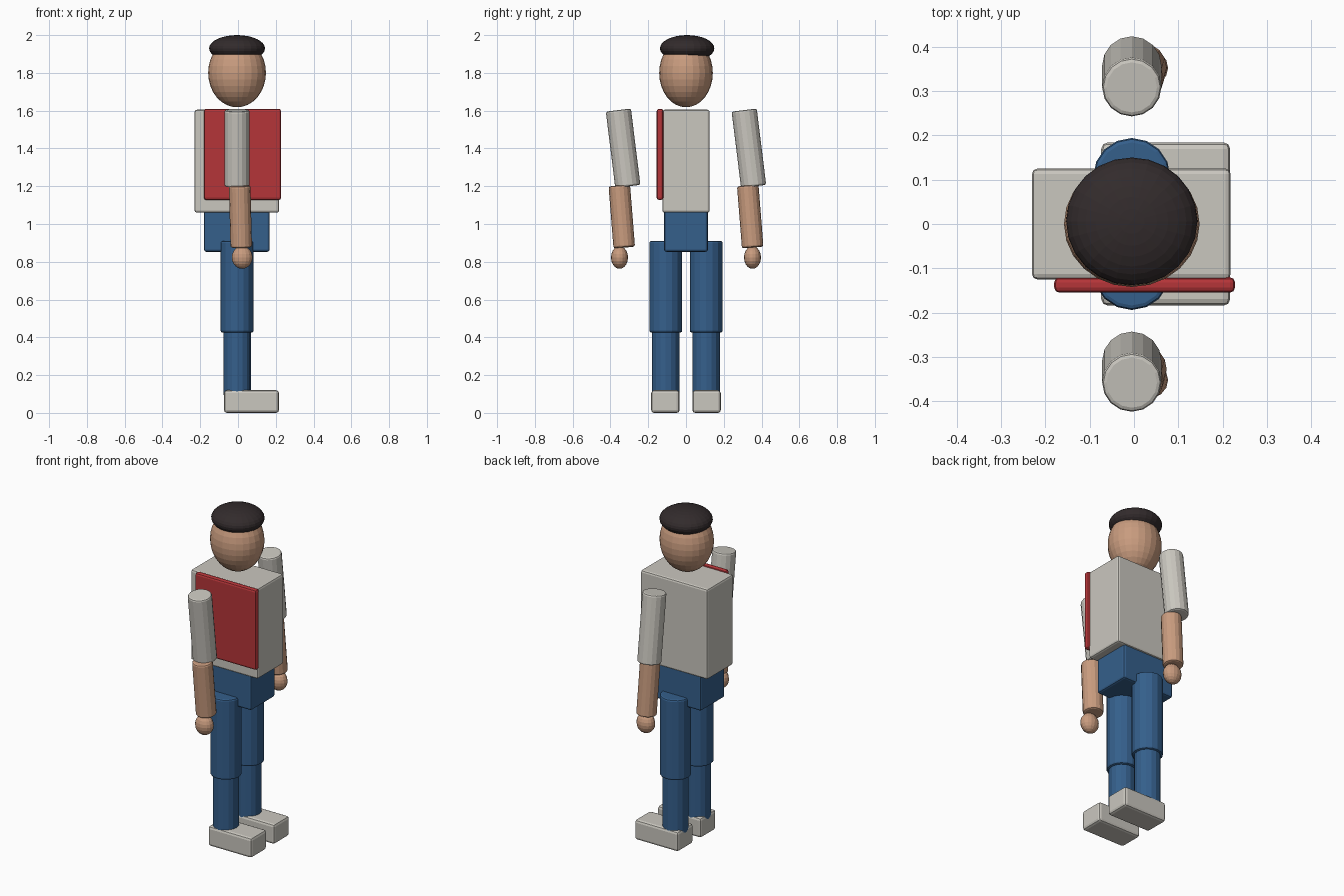
import bpy
from mathutils import Vector

cube = bpy.data.objects.get("Cube")
if cube:
    bpy.data.objects.remove(cube, do_unlink=True)

CX = -0.005  # centre line of the body


def material(name, rgb):
    mat = bpy.data.materials.new(name)
    mat.use_nodes = True
    mat.diffuse_color = (*rgb, 1)
    mat.node_tree.nodes["Principled BSDF"].inputs["Base Color"].default_value = (*rgb, 1)
    return mat


skin = material("skin", (0.58, 0.33, 0.21))
cloth = material("pale_grey", (0.59, 0.57, 0.52))
red = material("red", (0.46, 0.035, 0.04))
denim = material("blue", (0.035, 0.115, 0.26))
dark = material("dark_brown", (0.032, 0.024, 0.025))


def finish(name, mat, bevel=0):
    obj = bpy.context.object
    obj.name = name
    obj.data.materials.append(mat)
    if bevel:
        mod = obj.modifiers.new("soft_edges", "BEVEL")
        mod.width = bevel
        mod.segments = 2
        mod.limit_method = "ANGLE"
        mod.angle_limit = 0.8
    return obj


def box(name, mat, low, high, bevel=0.012):
    low, high = Vector(low), Vector(high)
    bpy.ops.mesh.primitive_cube_add(size=1, location=(low + high) / 2)
    bpy.context.object.scale = high - low
    bpy.ops.object.transform_apply(location=False, rotation=False, scale=True)
    return finish(name, mat, bevel)


def limb(name, mat, top, bottom, radius):
    top, bottom = Vector(top), Vector(bottom)
    axis = top - bottom
    bpy.ops.mesh.primitive_cylinder_add(vertices=16, radius=radius, depth=axis.length,
                                        location=(top + bottom) / 2)
    obj = bpy.context.object
    obj.rotation_mode = "QUATERNION"
    obj.rotation_quaternion = Vector((0, 0, 1)).rotation_difference(axis)
    return finish(name, mat, 0.01)


def ball(name, mat, centre, radii, segments=24, rings=16):
    bpy.ops.mesh.primitive_uv_sphere_add(segments=segments, ring_count=rings, radius=1,
                                         location=centre)
    bpy.context.object.scale = radii
    bpy.ops.object.transform_apply(location=False, rotation=False, scale=True)
    return finish(name, mat)


# Head and hair
ball("head", skin, (CX, 0, 1.8), (0.153, 0.142, 0.182))
ball("hair", dark, (CX, 0.006, 1.93), (0.148, 0.144, 0.07))

# Trunk with the side panel
box("torso", cloth, (-0.23, -0.125, 1.06), (0.218, 0.125, 1.605))
box("side_panel", red, (-0.18, -0.155, 1.127), (0.228, -0.12, 1.61))
box("pelvis", denim, (-0.18, -0.116, 0.853), (0.168, 0.116, 1.07))

# Arms lean the same way; legs are mirrored
for side, s in (("near", -1), ("far", 1)):
    limb(side + "_upper_arm", cloth, (CX, s * 0.333 - 0.025, 1.603),
         (CX, s * 0.333 + 0.025, 1.199), 0.067)
    limb(side + "_forearm", skin, (0.009, s * 0.34 - 0.013, 1.203),
         (0.017, s * 0.34 + 0.013, 0.876), 0.057)
    ball(side + "_hand", skin, (0.022, s * 0.352, 0.823), (0.055, 0.045, 0.06), 16, 10)
    limb(side + "_thigh", denim, (CX, s * 0.107, 0.91), (CX, s * 0.107, 0.425), 0.087)
    limb(side + "_shin", denim, (CX, s * 0.108, 0.46), (CX, s * 0.108, 0.09), 0.073)
    box(side + "_shoe", cloth, (-0.074, s * 0.109 - 0.075, 0), (0.217, s * 0.109 + 0.075, 0.12), 0.015)
